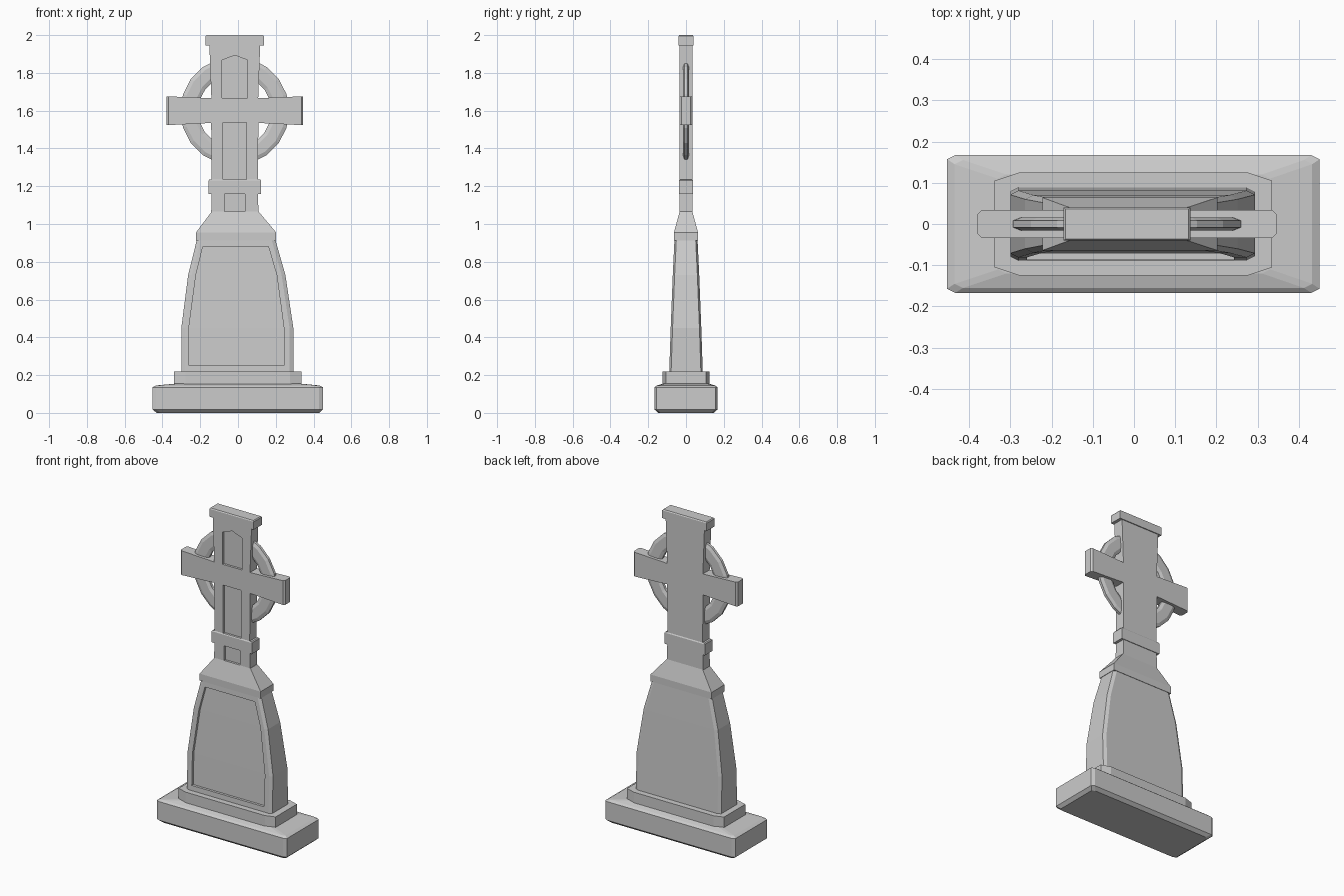
import bpy, bmesh
from math import cos, sin, tau
from mathutils import Vector

if "Cube" in bpy.data.objects:
    bpy.data.objects.remove(bpy.data.objects["Cube"])

CX = -0.017  # the upper cross leans slightly off the base centre


def make(name, bm):
    bmesh.ops.recalc_face_normals(bm, faces=bm.faces)
    mesh = bpy.data.meshes.new(name)
    bm.to_mesh(mesh)
    bm.free()
    obj = bpy.data.objects.new(name, mesh)
    bpy.context.collection.objects.link(obj)
    return obj


def skin(bm, rings, closed=False):
    """Join loops of points with quads, capping the ends unless closed."""
    loops = [[bm.verts.new(p) for p in ring] for ring in rings]
    pairs = list(zip(loops, loops[1:]))
    if closed:
        pairs.append((loops[-1], loops[0]))
    for a, b in pairs:
        for i in range(len(a)):
            j = (i + 1) % len(a)
            bm.faces.new((a[i], a[j], b[j], b[i]))
    if not closed:
        bm.faces.new(loops[0])
        bm.faces.new(loops[-1])


def loft(name, sections, cham=None):
    """Sections are (z, x0, x1, y0, y1); cham cuts the corners in x and y."""
    bm = bmesh.new()
    rings = []
    for z, x0, x1, y0, y1 in sections:
        if cham:
            a, b = cham
            pts = [(x0 + a, y0), (x1 - a, y0), (x1, y0 + b), (x1, y1 - b),
                   (x1 - a, y1), (x0 + a, y1), (x0, y1 - b), (x0, y0 + b)]
        else:
            pts = [(x0, y0), (x1, y0), (x1, y1), (x0, y1)]
        rings.append([(x, y, z) for x, y in pts])
    skin(bm, rings)
    return make(name, bm)


def prism(name, outline, y0, y1):
    bm = bmesh.new()
    skin(bm, [[(x, y, z) for x, z in outline] for y in (y0, y1)])
    return make(name, bm)


def cut(obj, cutter):
    mod = obj.modifiers.new("recess", 'BOOLEAN')
    mod.operation, mod.solver, mod.object = 'DIFFERENCE', 'EXACT', cutter
    bpy.context.view_layer.objects.active = obj
    bpy.ops.object.modifier_apply(modifier=mod.name)
    bpy.data.objects.remove(cutter)


# stepped base
loft("base_slab", [(0, -0.43, 0.43, -0.147, 0.147), (0.018, -0.453, 0.45, -0.167, 0.167),
                   (0.135, -0.453, 0.45, -0.167, 0.167), (0.145, -0.435, 0.432, -0.155, 0.155),
                   (0.155, -0.33, 0.33, -0.12, 0.12)], (0.02, 0.01))
loft("plinth", [(0.14, -0.338, 0.335, -0.125, 0.125),
                (0.22, -0.338, 0.335, -0.125, 0.125)], (0.06, 0.02))

# tapered body with a recessed front panel
body = loft("body", [(0.21, -0.30, 0.293, -0.089, 0.089), (0.45, -0.30, 0.293, -0.081, 0.081),
                     (0.73, -0.264, 0.251, -0.070, 0.070),
                     (0.92, -0.217, 0.197, -0.061, 0.061)], (0.02, 0.01))
cut(body, loft("panel_cutter", [(0.252, -0.26, 0.243, -0.2, -0.072),
                                (0.45, -0.26, 0.243, -0.2, -0.066),
                                (0.73, -0.223, 0.205, -0.2, -0.055),
                                (0.88, -0.186, 0.161, -0.2, -0.048)]))

# sloped shoulder above the body
loft("shoulder", [(0.912, -0.222, 0.202, -0.064, 0.064), (0.955, -0.222, 0.202, -0.064, 0.064),
                  (1.065, -0.14, 0.11, -0.034, 0.034)])

# cross: half outline mirrored about its own centre
half = [(0.125, 1.05), (0.122, 1.24), (0.125, 1.535), (0.362, 1.523),
        (0.362, 1.676), (0.124, 1.666), (0.135, 1.96)]
outline = [(CX + x, z) for x, z in half] + [(CX - x, z) for x, z in reversed(half)]
cross = prism("cross", outline, -0.034, 0.034)
bm = bmesh.new()
bm.from_mesh(cross.data)
ends = [e for e in bm.edges if all(abs(v.co.x - CX) > 0.35 for v in e.verts)
        and abs(e.verts[0].co.z - e.verts[1].co.z) > 0.1]
bmesh.ops.bevel(bm, geom=ends, offset=0.01, segments=1, affect='EDGES')
bm.to_mesh(cross.data)
bm.free()

# recessed panels down the front of the cross
for w, z0, z1, peak in ((0.055, 1.066, 1.162, 0), (0.063, 1.233, 1.537, 0),
                        (0.067, 1.667, 1.868, 0.025)):
    pts = [(CX - w, z0), (CX + w, z0), (CX + w, z1)]
    if peak:
        pts.append((CX, z1 + peak))
    pts.append((CX - w, z1))
    cut(cross, prism("recess_cutter", pts, -0.1, -0.02))

# band and top cap
for name, z0, z1, w, d in (("neck_band", 1.16, 1.235, 0.14, 0.038),
                           ("top_cap", 1.945, 2.0, 0.154, 0.040)):
    loft(name, [(z0, CX - w, CX + w, -d, d), (z1 - 0.006, CX - w, CX + w, -d, d),
                (z1, CX - w + 0.005, CX + w - 0.005, -d + 0.004, d - 0.004)])

# faceted ring behind the arms
section = [(0.288, -0.008), (0.288, 0.008), (0.268, 0.016), (0.214, 0.016),
           (0.194, 0.008), (0.194, -0.008), (0.214, -0.016), (0.268, -0.016)]
bm = bmesh.new()
skin(bm, [[(CX + r * cos(tau * i / 20), y, 1.598 + r * sin(tau * i / 20)) for r, y in section]
          for i in range(20)], closed=True)
make("cross_ring", bm)
